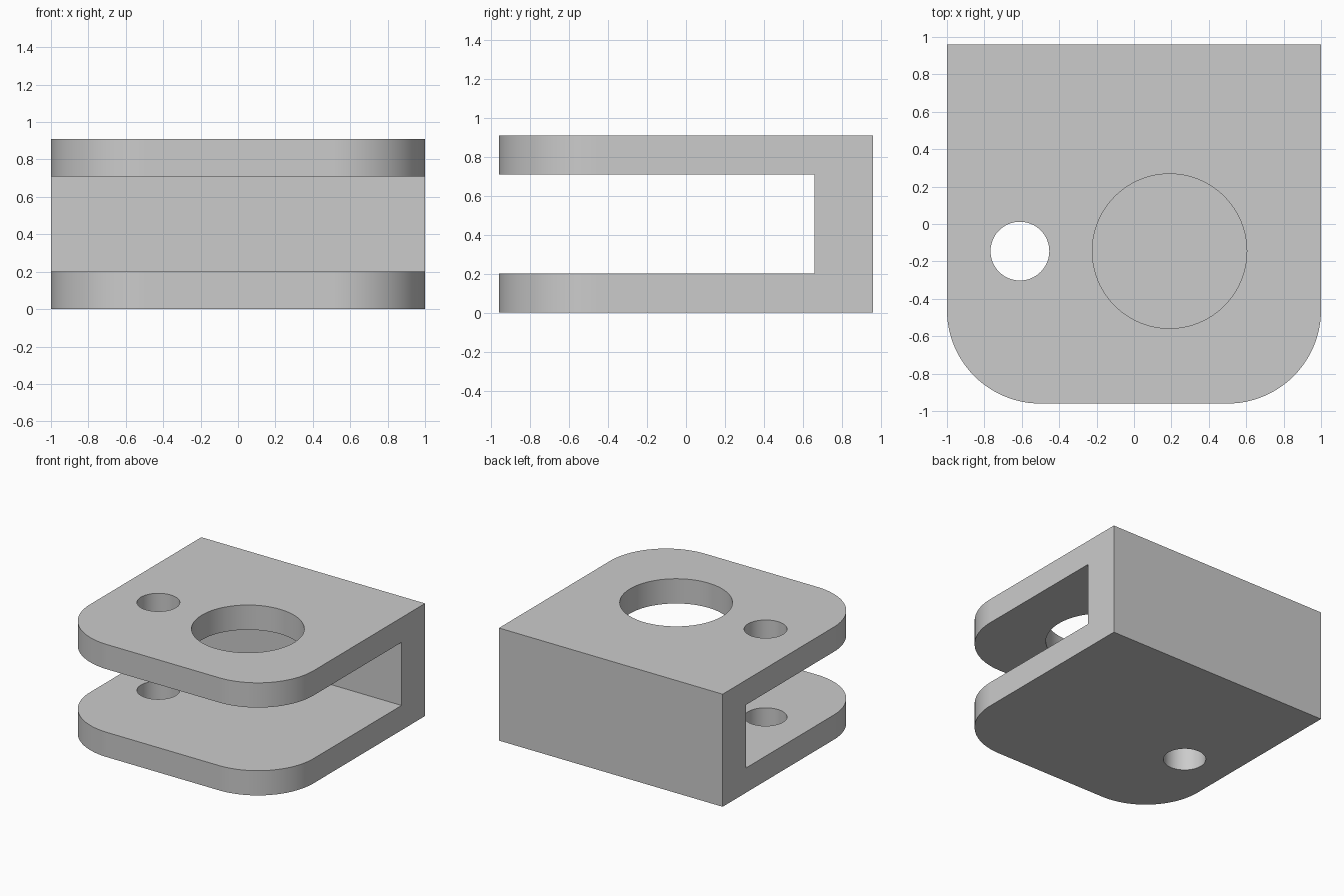
import bpy
import bmesh
import math

if "Cube" in bpy.data.objects:
    bpy.data.objects.remove(bpy.data.objects["Cube"], do_unlink=True)

HALF_DEPTH, HEIGHT = 0.96, 0.91
SLOT_LOW, SLOT_HIGH, SLOT_BACK = 0.2, 0.71, 0.66
HOLE_Y = -0.145

grey = bpy.data.materials.new("plain grey")
grey.use_nodes = True
colour = (0.6, 0.6, 0.6, 1)
grey.diffuse_color = colour
grey.node_tree.nodes["Principled BSDF"].inputs["Base Color"].default_value = colour


def add_box(name, low, high):
    centre = [(a + b) / 2 for a, b in zip(low, high)]
    bpy.ops.mesh.primitive_cube_add(size=1, location=centre)
    box = bpy.context.object
    box.name = name
    box.scale = [b - a for a, b in zip(low, high)]
    bpy.ops.object.transform_apply(location=True, scale=True)
    return box


def add_drill(name, x, radius, low, high):
    bpy.ops.mesh.primitive_cylinder_add(
        vertices=96, radius=radius, depth=high - low,
        location=(x, HOLE_Y, (low + high) / 2))
    bpy.context.object.name = name
    return bpy.context.object


def cut(target, cutter):
    cutter.hide_render = True
    bpy.context.view_layer.objects.active = target
    mod = target.modifiers.new("cut", 'BOOLEAN')
    mod.operation = 'DIFFERENCE'
    mod.solver = 'EXACT'
    mod.object = cutter
    bpy.ops.object.modifier_apply(modifier=mod.name)
    bpy.data.objects.remove(cutter, do_unlink=True)


# Block with its two front upright corners rounded
bracket = add_box("clevis_bracket", (-1, -HALF_DEPTH, 0), (1, HALF_DEPTH, HEIGHT))
bracket.data.materials.append(grey)
bm = bmesh.new()
bm.from_mesh(bracket.data)
corners = [e for e in bm.edges if all(v.co.y < 0 for v in e.verts)
           and abs(e.verts[0].co.z - e.verts[1].co.z) > 0.5]
bmesh.ops.bevel(bm, geom=corners, offset=0.5, offset_type='OFFSET',
                segments=24, profile=0.5, affect='EDGES')
bm.to_mesh(bracket.data)
bm.free()

# Slot between the two plates
cut(bracket, add_box("slot_cutter", (-1.5, -1.5, SLOT_LOW), (1.5, SLOT_BACK, SLOT_HIGH)))

# Small hole through both plates, large hole through the upper plate only
cut(bracket, add_drill("small_drill", -0.61, 0.157, -0.2, HEIGHT + 0.2))
cut(bracket, add_drill("large_drill", 0.19, 0.413, 0.45, HEIGHT + 0.2))

# Smooth curved walls, crisp edges
bpy.ops.object.select_all(action='DESELECT')
bracket.select_set(True)
bpy.context.view_layer.objects.active = bracket
bpy.ops.object.shade_smooth_by_angle(angle=math.radians(30))
normals = bracket.modifiers.new("even shading", 'WEIGHTED_NORMAL')
normals.keep_sharp = True
